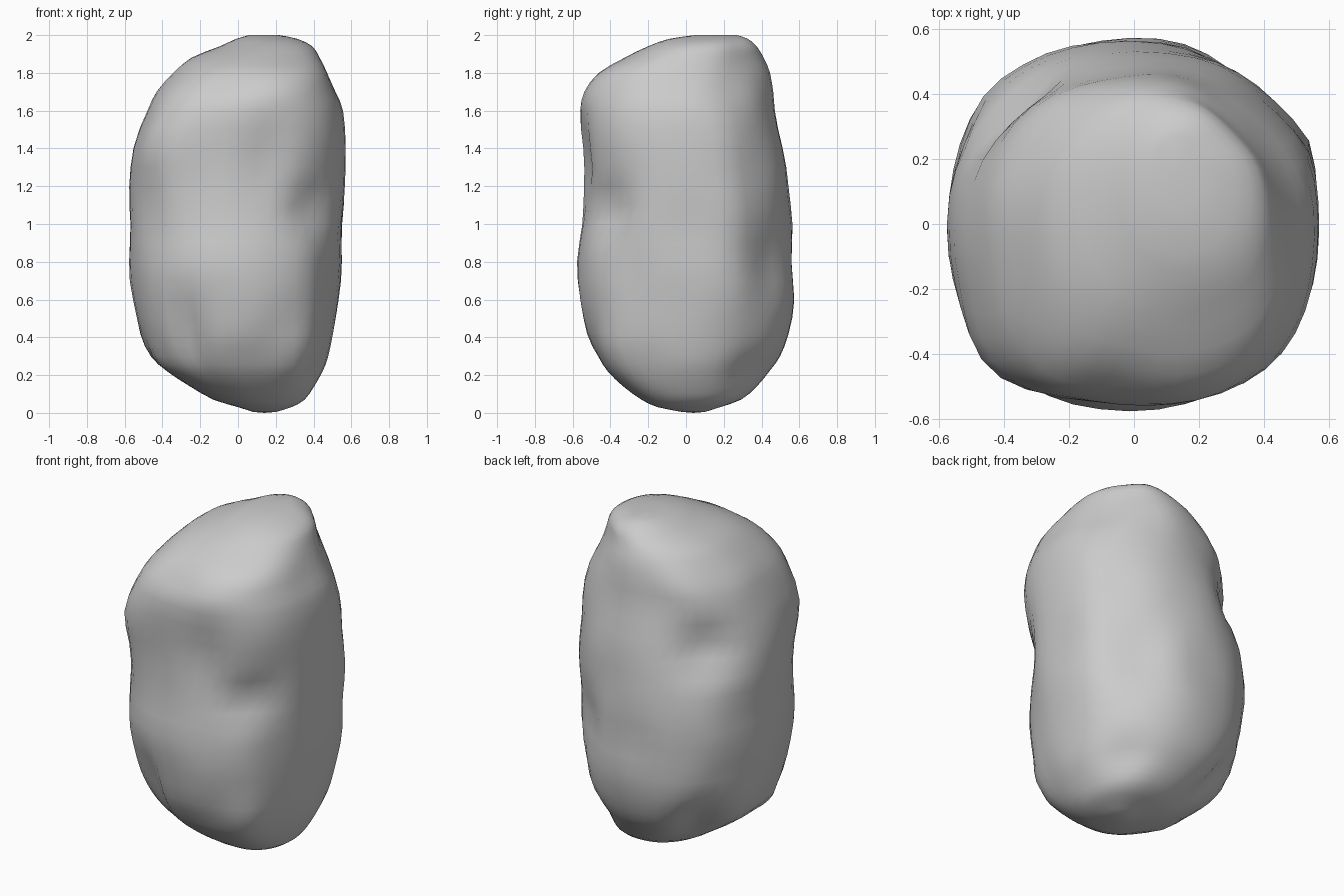
import bpy, bmesh, math
from mathutils import Vector, noise

# Outline per height: z, x min, x max, y min, y max
OUTLINE = [
    (0.005, 0.08, 0.20, -0.02, 0.10),
    (0.03, 0.00, 0.28, -0.15, 0.18),
    (0.07, -0.13, 0.355, -0.24, 0.29),
    (0.14, -0.25, 0.41, -0.34, 0.37),
    (0.22, -0.37, 0.45, -0.42, 0.44),
    (0.30, -0.46, 0.48, -0.465, 0.50),
    (0.42, -0.52, 0.51, -0.52, 0.545),
    (0.60, -0.555, 0.53, -0.56, 0.575),
    (0.80, -0.575, 0.545, -0.575, 0.56),
    (1.00, -0.575, 0.555, -0.555, 0.56),
    (1.20, -0.57, 0.57, -0.54, 0.54),
    (1.40, -0.55, 0.575, -0.55, 0.51),
    (1.60, -0.48, 0.555, -0.56, 0.475),
    (1.70, -0.43, 0.52, -0.54, 0.465),
    (1.80, -0.34, 0.48, -0.46, 0.45),
    (1.88, -0.25, 0.44, -0.32, 0.42),
    (1.94, -0.10, 0.40, -0.20, 0.38),
    (1.98, -0.01, 0.32, -0.09, 0.33),
    (2.00, 0.06, 0.22, 0.05, 0.27),
]
# Dents and bumps: azimuth in degrees, z, width, height, radial change
LUMPS = [
    (-50, 1.08, 0.13, 0.10, -0.06),
    (-48, 1.55, 0.20, 0.20, 0.02),
    (-48, 0.65, 0.14, 0.25, 0.02),
    (-52, 0.32, 0.14, 0.15, 0.035),
    (-78, 1.32, 0.09, 0.18, -0.03),
    (-45, 1.82, 0.20, 0.12, 0.03),
    (135, 1.36, 0.17, 0.13, -0.095),
    (135, 1.68, 0.18, 0.14, 0.02),
    (130, 0.85, 0.20, 0.20, 0.025),
    (135, 0.30, 0.13, 0.14, -0.085),
    (240, 0.45, 0.08, 0.20, -0.05),
    (205, 0.25, 0.12, 0.08, 0.035),
    (225, 1.42, 0.20, 0.30, 0.055),
    (24, 1.00, 0.09, 0.60, 0.025),
    (52, 0.75, 0.12, 0.18, -0.03),
    (45, 1.90, 0.28, 0.22, -0.055),
    (45, 0.24, 0.18, 0.12, -0.035),
    (-25, 0.70, 0.14, 0.35, -0.015),
    (-105, 1.74, 0.12, 0.10, -0.03),
]
SEGMENTS = 44
STEPS = 2


def spline(a, b, c, d, t):
    return tuple(0.5 * (2 * q + (r - p) * t + (2 * p - 5 * q + 4 * r - s) * t * t
                 + (3 * q - p - 3 * r + s) * t ** 3) for p, q, r, s in zip(a, b, c, d))


def levels():
    n = len(OUTLINE)
    for i in range(n - 1):
        pts = [OUTLINE[min(max(i + k, 0), n - 1)] for k in (-1, 0, 1, 2)]
        for s in range(STEPS):
            yield spline(*pts, s / STEPS)
    yield OUTLINE[-1]


def rock_point(level, ang):
    z, x0, x1, y0, y1 = level
    c, s = math.cos(ang), math.sin(ang)
    e = 2 / 2.15
    x = (x1 - x0) / 2 * math.copysign(abs(c) ** e, c)
    y = (y1 - y0) / 2 * math.copysign(abs(s) ** e, s)
    change = 0.0
    for az, lz, w, h, amount in LUMPS:
        d = (ang - math.radians(az) + math.pi) % (2 * math.pi) - math.pi
        change += amount * math.exp(-(d * 0.5 / w) ** 2 - ((z - lz) / h) ** 2)
    change += 0.014 * noise.noise(Vector((x * 4, y * 4, z * 3.5)))
    k = 1 + change / max(0.42, math.hypot(x, y))
    return Vector(((x0 + x1) / 2 + x * k, (y0 + y1) / 2 + y * k, z))


# Rock body: stacked rings closed with a fan at each end
bm = bmesh.new()
rings = [[bm.verts.new(rock_point(lv, 2 * math.pi * i / SEGMENTS)) for i in range(SEGMENTS)]
         for lv in levels()]
bottom = bm.verts.new((0.14, 0.04, 0.0))
top = bm.verts.new((0.14, 0.16, 2.0))
for i in range(SEGMENTS):
    j = (i + 1) % SEGMENTS
    for a, b in zip(rings, rings[1:]):
        bm.faces.new((a[i], a[j], b[j], b[i]))
    bm.faces.new((rings[0][j], rings[0][i], bottom))
    bm.faces.new((rings[-1][i], rings[-1][j], top))
bmesh.ops.recalc_face_normals(bm, faces=bm.faces)
for f in bm.faces:
    f.smooth = True
mesh = bpy.data.meshes.new("rock")
bm.to_mesh(mesh)
bm.free()
rock = bpy.data.objects.new("rock", mesh)
bpy.context.collection.objects.link(rock)
